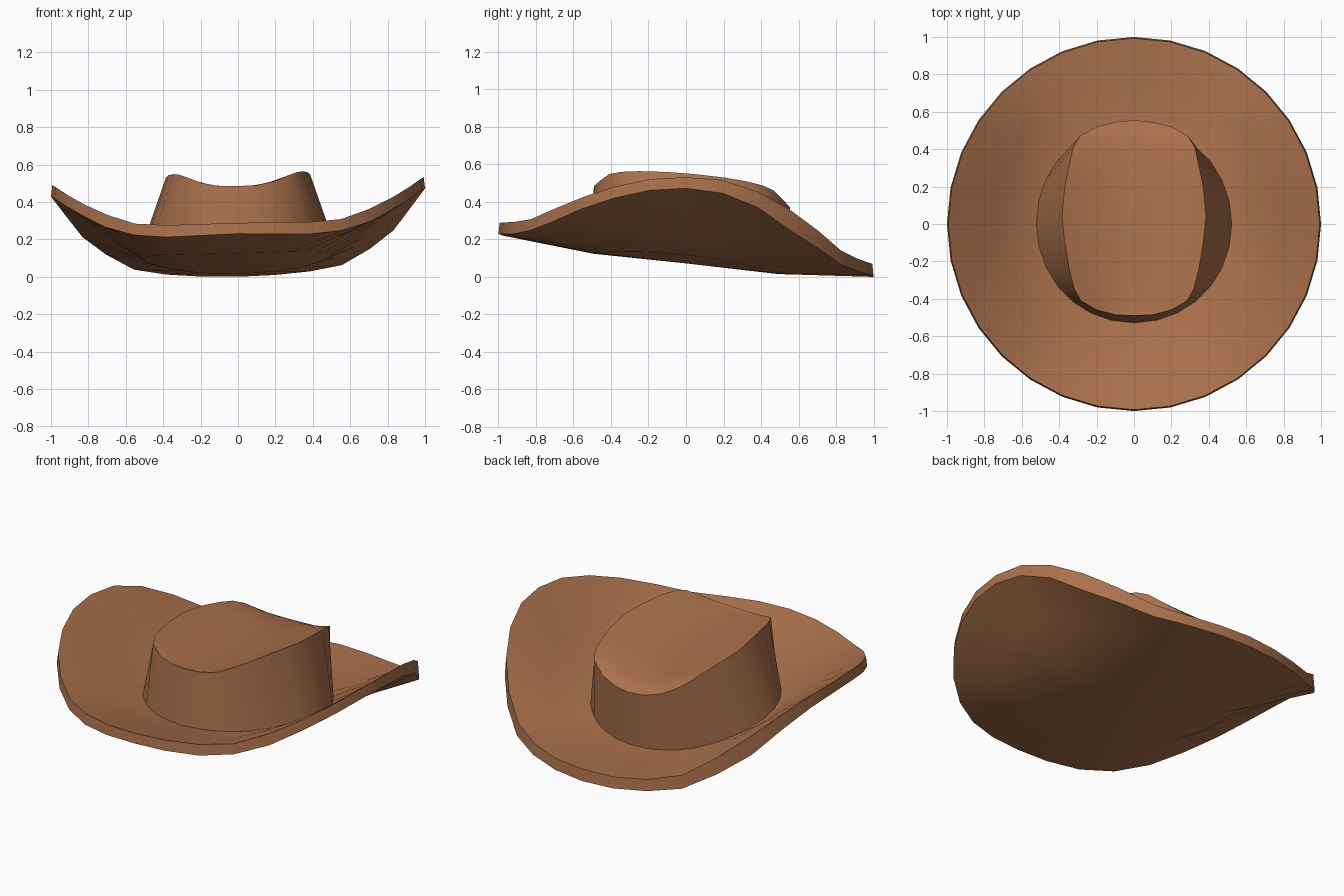
import bpy, bmesh, math

if "Cube" in bpy.data.objects:
    bpy.data.objects.remove(bpy.data.objects["Cube"])

felt = bpy.data.materials.new("brown_felt")
felt.diffuse_color = (0.41, 0.167, 0.073, 1)
felt.use_nodes = True
felt.node_tree.nodes["Principled BSDF"].inputs["Base Color"].default_value = felt.diffuse_color
TILT = 0.022  # the hat leans slightly: right side is a touch higher


def finish(bm, name, angle):
    for v in bm.verts:
        v.co.z += TILT * v.co.x
    bmesh.ops.recalc_face_normals(bm, faces=bm.faces[:])
    mesh = bpy.data.meshes.new(name)
    bm.to_mesh(mesh)
    bm.free()
    mesh.materials.append(felt)
    ob = bpy.data.objects.new(name, mesh)
    bpy.context.collection.objects.link(ob)
    bpy.ops.object.select_all(action='DESELECT')
    ob.select_set(True)
    bpy.context.view_layer.objects.active = ob
    bpy.ops.object.shade_smooth_by_angle(angle=math.radians(angle))
    return ob


def bridge(bm, a, b):
    n = len(a)
    for i in range(n):
        bm.faces.new((a[i], a[(i + 1) % n], b[(i + 1) % n], b[i]))


def seat(phi):
    """Underside height of the brim where it meets the crown."""
    return 0.07 + 0.055 * math.cos(phi) + 0.035 * math.sin(phi) ** 2


# Brim: curled disc, edge heights from front (0 deg) to back (180 deg)
edge_top = [.29, .288, .286, .298, .35, .41, .465, .505, .515,
            .50, .44, .345, .235, .13, .088, .072, .07]
edge_low = [.23, .225, .22, .235, .28, .345, .40, .44, .45,
            .425, .35, .23, .135, .05, .02, .005, .0]
N, THICK = 32, 0.025
bm = bmesh.new()


def brim_ring(r, heights, lift):
    t = (r - 0.5) / 0.5
    ring = []
    for i in range(N):
        phi = 2 * math.pi * i / N
        z_edge = heights[min(i, N - i)]
        z = (seat(phi) + lift) * (1 - t) + z_edge * t
        ring.append(bm.verts.new((r * math.sin(phi), -r * math.cos(phi), z)))
    return ring


low = [brim_ring(r, edge_low, 0) for r in (0.5, 0.75, 1.0)]
top = [brim_ring(r, edge_top, THICK) for r in (0.993, 0.75, 0.5)]
rings = low + top
for a, b in zip(rings, rings[1:]):
    bridge(bm, a, b)
for ring, z in ((rings[0], 0.072), (rings[-1], 0.072 + THICK)):
    c = bm.verts.new((0, 0, z))
    for i in range(N):
        bm.faces.new((c, ring[i], ring[(i + 1) % N]))
finish(bm, "brim", 40)

# Crown: tapered wall with a pinched, dented top; half rim from front to back
rim = [(0, -.49, .485), (.1, -.485, .487), (.2, -.46, .507), (.285, -.41, .542),
       (.32, -.345, .553), (.345, -.25, .556), (.37, -.1, .551), (.385, .04, .54),
       (.37, .2, .522), (.345, .32, .502), (.325, .41, .48), (.29, .47, .453),
       (.2, .52, .405), (.1, .545, .378), (0, .555, .37)]
H = len(rim) - 1
COLS = 8
bm = bmesh.new()

# Dented top: rows across the crown with a valley along the middle
rows = []
for i, (x, y, z) in enumerate(rim):
    if i in (0, H):
        rows.append([bm.verts.new((x, y, z))])
        continue
    u = i / H
    valley = min(z, .485 - .115 * u ** 2.5 - .01 * math.sin(math.pi * u))
    row = []
    for k in range(COLS + 1):
        s = 2 * k / COLS - 1
        row.append(bm.verts.new((x * s, y, valley + (z - valley) * s * s)))
    rows.append(row)
for a, b in zip(rows, rows[1:]):
    for k in range(COLS):
        if len(a) == 1:
            bm.faces.new((a[0], b[k + 1], b[k]))
        elif len(b) == 1:
            bm.faces.new((a[k], a[k + 1], b[0]))
        else:
            bm.faces.new((a[k], a[k + 1], b[k + 1], b[k]))

# Wall down to the round base, sunk a little into the brim
upper = [r[-1] for r in rows] + [r[0] for r in rows[H - 1:0:-1]]
base = []
for i in range(2 * H):
    phi = math.pi * i / H
    base.append(bm.verts.new((0.53 * math.sin(phi), -0.53 * math.cos(phi),
                              seat(phi) + THICK - 0.005)))
bridge(bm, upper, base)
bm.faces.new(base)
finish(bm, "crown", 40)
